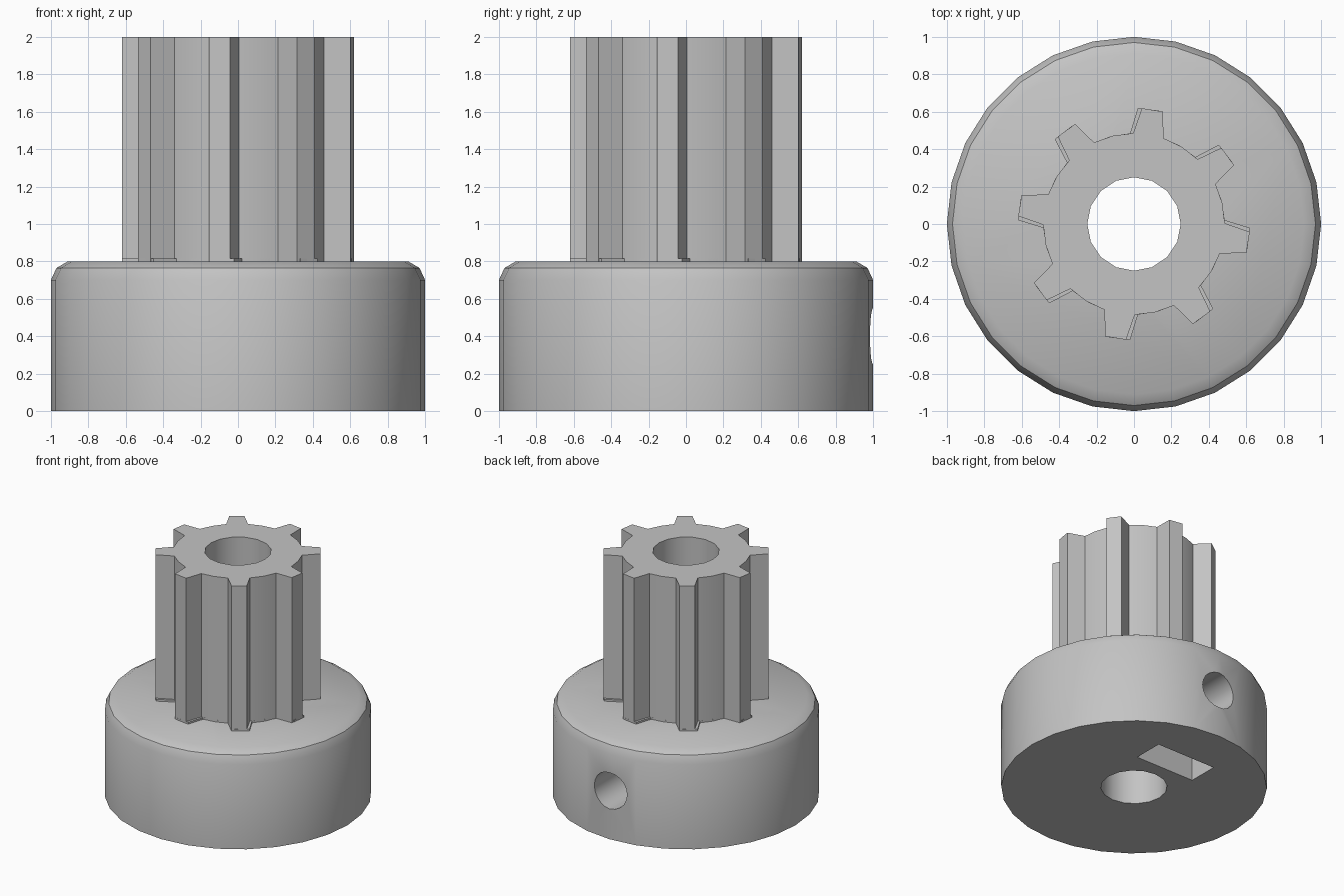
import bpy, bmesh, math
from mathutils import Matrix

cube = bpy.data.objects.get("Cube")
if cube:
    bpy.data.objects.remove(cube, do_unlink=True)

grey = bpy.data.materials.new("plain_grey")
grey.use_nodes = True
GREY = (0.55, 0.55, 0.55, 1)
grey.diffuse_color = GREY
grey.node_tree.nodes["Principled BSDF"].inputs["Base Color"].default_value = GREY


def add_object(name, bm):
    bmesh.ops.recalc_face_normals(bm, faces=bm.faces)
    mesh = bpy.data.meshes.new(name)
    bm.to_mesh(mesh)
    bm.free()
    mesh.materials.append(grey)
    obj = bpy.data.objects.new(name, mesh)
    bpy.context.collection.objects.link(obj)
    return obj


def polar(r, degrees):
    a = math.radians(degrees)
    return r * math.cos(a), r * math.sin(a)


def stacked(name, rings):
    """Solid made of matching rings of points, capped at both ends."""
    bm = bmesh.new()
    loops = [[bm.verts.new(p) for p in ring] for ring in rings]
    n = len(loops[0])
    for low, high in zip(loops, loops[1:]):
        for i in range(n):
            j = (i + 1) % n
            bm.faces.new((low[i], low[j], high[j], high[i]))
    bm.faces.new(loops[0][::-1])
    bm.faces.new(loops[-1])
    return add_object(name, bm)


def circle(r, z, sides):
    return [(*polar(r, 360 * i / sides), z) for i in range(sides)]


def gear(name, low, high, turn):
    """Extruded outline with eight tapering teeth."""
    outline = []
    for k in range(8):
        centre = 45 * k - 9.2 + turn
        for r, offset in ((0.485, -9.7), (0.62, -5.3), (0.62, 5.3),
                          (0.485, 9.7), (0.485, 22.5)):
            outline.append(polar(r, centre + offset))
    return stacked(name, [[(x, y, z) for x, y in outline] for z in (low, high)])


def cut(obj, cutters):
    bpy.context.view_layer.objects.active = obj
    for cutter in cutters:
        mod = obj.modifiers.new("cut", 'BOOLEAN')
        mod.operation = 'DIFFERENCE'
        mod.solver = 'EXACT'
        mod.object = cutter
        bpy.ops.object.modifier_apply(modifier=mod.name)


# Hub with rounded top rim, toothed barrel and the thin foot under the teeth
RIM = ((1, 0), (1, 0.7), (0.97, 0.765), (0.91, 0.8))
hub = stacked("hub", [circle(r, z, 28) for r, z in RIM])
barrel = gear("toothed_barrel", 0.78, 2, 0)
foot = gear("tooth_foot", 0.78, 0.815, 2)

# Cutters: shaft bore, radial screw hole at the back, nut slot underneath
bore = stacked("bore_cutter", [circle(0.25, z, 16) for z in (-0.1, 2.1)])
screw = stacked("screw_cutter", [circle(0.15, z, 20) for z in (0.1, 1.2)])
screw.data.transform(Matrix.Translation((0, 0, 0.4)) @ Matrix.Rotation(-math.pi / 2, 4, 'X'))
slot = stacked("slot_cutter", [[(-0.27, 0.36, z), (0.27, 0.36, z), (0.27, 0.61, z),
                                (-0.27, 0.61, z)] for z in (-0.1, 0.66)])

cut(hub, (bore, screw, slot))
cut(barrel, (bore,))
cut(foot, (bore,))
for cutter in (bore, screw, slot):
    bpy.data.objects.remove(cutter, do_unlink=True)

# Smooth round walls, crisp tooth and hole edges
bpy.ops.object.select_all(action='DESELECT')
for obj in (hub, barrel, foot):
    obj.select_set(True)
bpy.context.view_layer.objects.active = hub
bpy.ops.object.shade_smooth_by_angle(angle=math.radians(33))
